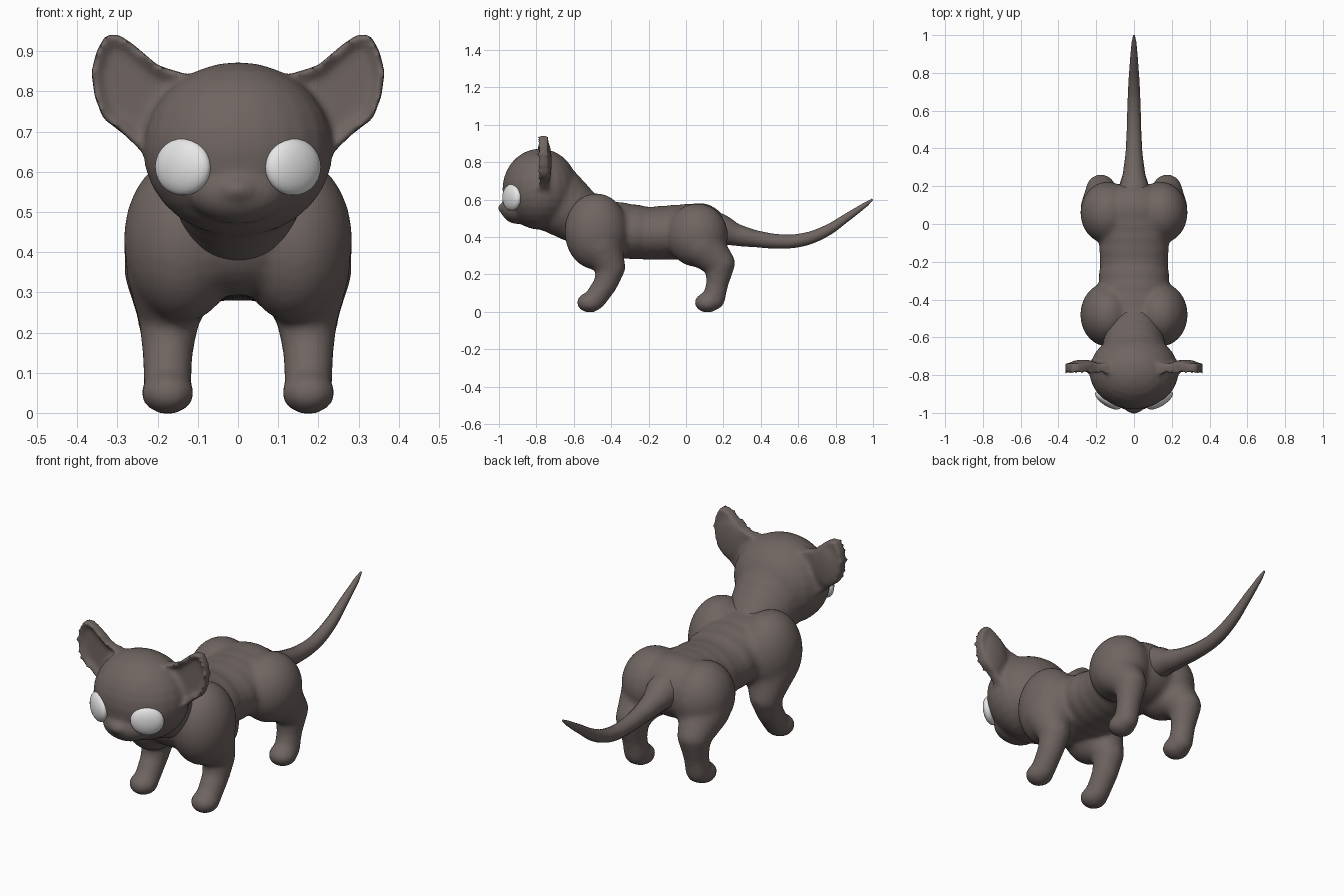
import bpy, bmesh
from math import radians
from mathutils import Matrix, Vector

if "Cube" in bpy.data.objects:
    bpy.data.objects.remove(bpy.data.objects["Cube"], do_unlink=True)


def material(name, rgb):
    m = bpy.data.materials.new(name)
    m.use_nodes = True
    m.diffuse_color = (*rgb, 1)
    m.node_tree.nodes["Principled BSDF"].inputs["Base Color"].default_value = (*rgb, 1)
    return m


FUR = material("grey brown fur", (0.16, 0.13, 0.12))
WHITE = material("eye white", (0.8, 0.8, 0.8))


def ellipsoid(bm, center, radii, rot=Matrix()):
    mat = Matrix.Translation(center) @ rot @ Matrix.Diagonal((*radii, 1))
    bmesh.ops.create_uvsphere(bm, u_segments=24, v_segments=14, radius=1, matrix=mat)


def chain(bm, points, widen=1.0, steps=4):
    """Overlapping balls along a path of (x, y, z, radius)."""
    for a, b in zip(points, points[1:]):
        for i in range(steps + 1):
            x, y, z, r = Vector(a).lerp(Vector(b), i / steps)
            ellipsoid(bm, (x, y, z), (r * widen, r, r))


def mirrored(points, side):
    return [(p[0] * side, *p[1:]) for p in points]


def finish(bm, name, mat):
    mesh = bpy.data.meshes.new(name)
    bm.to_mesh(mesh)
    bm.free()
    mesh.materials.append(mat)
    mesh.shade_smooth()
    ob = bpy.data.objects.new(name, mesh)
    bpy.context.collection.objects.link(ob)
    return ob


def fuse(ob, voxel, iterations):
    """Merge overlapping shapes into one skin and soften the joins."""
    mod = ob.modifiers.new("fuse", "REMESH")
    mod.mode = "VOXEL"
    mod.voxel_size = voxel
    mod.use_smooth_shade = True
    mod = ob.modifiers.new("soften", "SMOOTH")
    mod.factor = 0.5
    mod.iterations = iterations


# Body: trunk, shoulders, hips and four legs
bm = bmesh.new()
chain(bm, [(0, -0.5, 0.45, 0.16), (0, -0.2, 0.42, 0.143), (0, 0.07, 0.43, 0.153)], widen=1.28)
front_leg = [(0.16, -0.46, 0.36, 0.12), (0.172, -0.4, 0.24, 0.077),
             (0.175, -0.43, 0.15, 0.064), (0.175, -0.485, 0.07, 0.06)]
back_leg = [(0.165, 0.08, 0.36, 0.12), (0.175, 0.183, 0.26, 0.08),
            (0.175, 0.167, 0.15, 0.06), (0.175, 0.15, 0.07, 0.06)]
for s in (-1, 1):
    ellipsoid(bm, (0.14 * s, -0.48, 0.43), (0.145, 0.17, 0.205))
    ellipsoid(bm, (0.14 * s, 0.06, 0.41), (0.145, 0.165, 0.17))
    chain(bm, mirrored(front_leg, s))
    chain(bm, mirrored(back_leg, s))
    for y in (-0.515, 0.115):
        ellipsoid(bm, (0.175 * s, y, 0.05), (0.067, 0.07, 0.054))
fuse(finish(bm, "body_and_legs", FUR), 0.013, 9)

# Ears: thick plates with a hollow sunk into the front
bm = bmesh.new()
ear_outline = [(0.12, 0.84), (0.2, 0.865), (0.26, 0.917), (0.3, 0.944), (0.33, 0.94),
               (0.352, 0.9), (0.365, 0.85), (0.358, 0.79), (0.335, 0.73), (0.3, 0.708),
               (0.26, 0.67), (0.22, 0.63), (0.12, 0.68)]
for s in (-1, 1):
    plate = bm.faces.new([bm.verts.new((x * s, -0.797, z)) for x, z in ear_outline])
    grown = bmesh.ops.extrude_face_region(bm, geom=[plate], use_keep_orig=True)
    moved = [v for v in grown["geom"] if isinstance(v, bmesh.types.BMVert)]
    bmesh.ops.translate(bm, verts=moved, vec=(0, 0.06, 0))
bmesh.ops.recalc_face_normals(bm, faces=bm.faces)
fronts = [f for f in bm.faces if f.normal.y < -0.9]
bmesh.ops.inset_region(bm, faces=fronts, thickness=0.03, depth=-0.03, use_even_offset=True)

# Head: skull, muzzle, nose, neck and ear backs
for s in (-1, 1):
    ellipsoid(bm, (0.27 * s, -0.742, 0.8), (0.072, 0.024, 0.11))
ellipsoid(bm, (0, -0.78, 0.656), (0.237, 0.202, 0.217))
ellipsoid(bm, (0, -0.9, 0.55), (0.125, 0.09, 0.08))
ellipsoid(bm, (0, -0.965, 0.555), (0.05, 0.04, 0.033))
chain(bm, [(0, -0.74, 0.63, 0.19), (0, -0.56, 0.5, 0.145)])
fuse(finish(bm, "head", FUR), 0.011, 7)

# Eyes: shallow domes lying on the skull
for s, name in ((-1, "right_eye"), (1, "left_eye")):
    bm = bmesh.new()
    ellipsoid(bm, (0.137 * s, -0.932, 0.612), (0.079, 0.033, 0.071),
              Matrix.Rotation(radians(32 * s), 4, "Z"))
    finish(bm, name, WHITE)

# Tail: tapered curve with a flared root
tail_path = [(0.08, 0.46, 0.1), (0.18, 0.44, 0.085), (0.27, 0.412, 0.058), (0.38, 0.39, 0.044),
             (0.5, 0.377, 0.038), (0.62, 0.385, 0.035), (0.74, 0.428, 0.03),
             (0.87, 0.512, 0.021), (0.96, 0.574, 0.013), (0.998, 0.602, 0.005)]
curve = bpy.data.curves.new("tail", "CURVE")
curve.dimensions = "3D"
curve.bevel_depth = 1
curve.bevel_resolution = 4
curve.use_fill_caps = True
spline = curve.splines.new("BEZIER")
spline.resolution_u = 6
spline.bezier_points.add(len(tail_path) - 1)
for p, (y, z, r) in zip(spline.bezier_points, tail_path):
    p.co = (0, y, z)
    p.radius = r
    p.handle_left_type = p.handle_right_type = "AUTO"
curve.materials.append(FUR)
bpy.context.collection.objects.link(bpy.data.objects.new("tail", curve))
